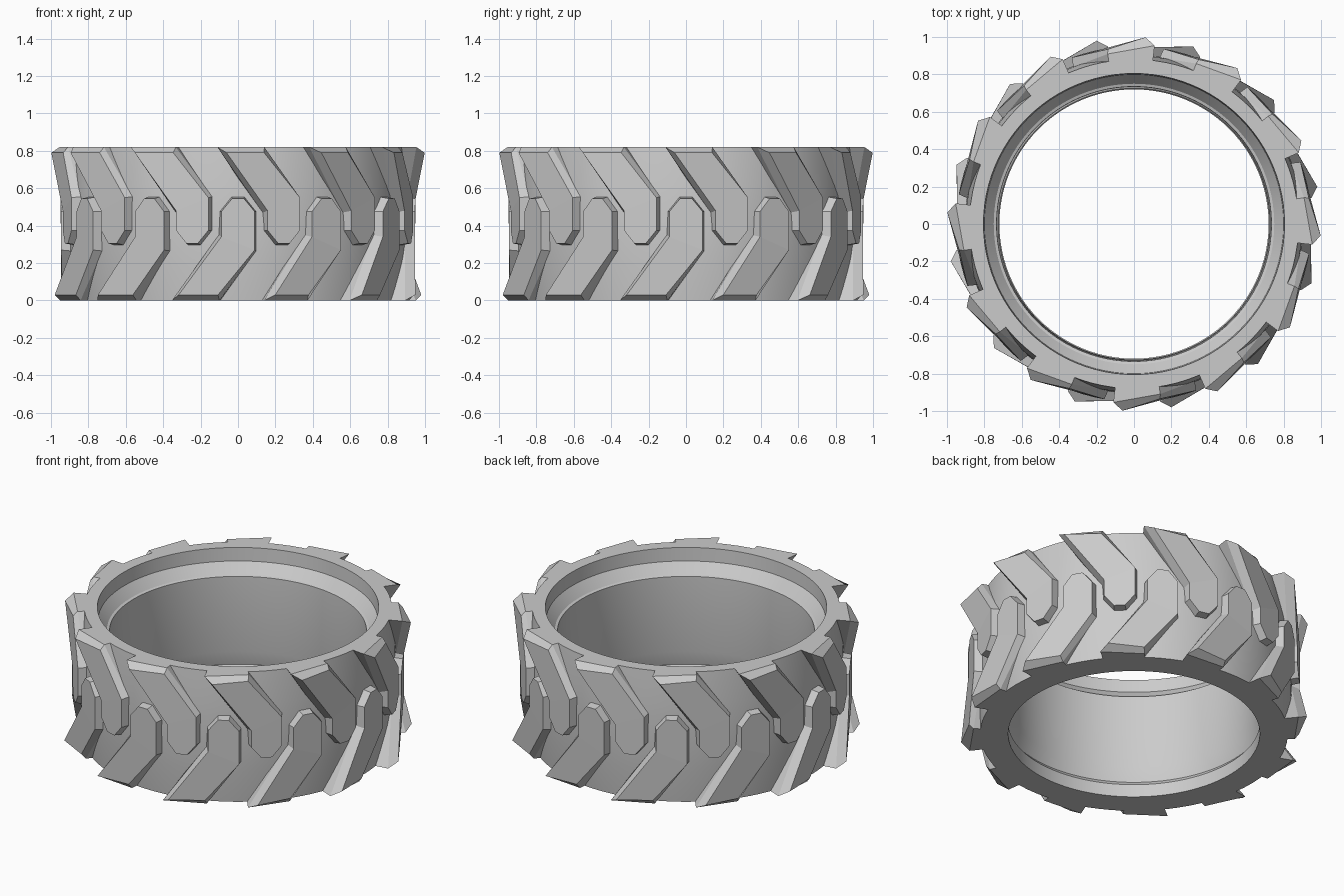
import bpy, bmesh
from math import sin, cos, radians, pi

if "Cube" in bpy.data.objects:
    bpy.data.objects.remove(bpy.data.objects["Cube"], do_unlink=True)

HEIGHT = 0.82
COUNT = 12

rubber = bpy.data.materials.new("grey_rubber")
rubber.use_nodes = True
rubber.diffuse_color = (0.6, 0.6, 0.6, 1)
rubber.node_tree.nodes["Principled BSDF"].inputs["Base Color"].default_value = (0.6, 0.6, 0.6, 1)


def polar(angle, radius, z):
    return (radius * sin(angle), -radius * cos(angle), z)


def finish(bm, name):
    bmesh.ops.recalc_face_normals(bm, faces=bm.faces)
    mesh = bpy.data.meshes.new(name)
    bm.to_mesh(mesh)
    bm.free()
    mesh.materials.append(rubber)
    obj = bpy.data.objects.new(name, mesh)
    bpy.context.collection.objects.link(obj)
    return obj


def bridge(bm, a, b):
    n = len(a)
    for i in range(n):
        j = (i + 1) % n
        bm.faces.new((a[i], a[j], b[j], b[i]))


# Tyre carcass: closed cross-section (radius, height) spun around z
def carcass():
    section = [(0.72, 0), (0.72, 0.08), (0.745, 0.11), (0.725, 0.2),
               (0.735, 0.67), (0.75, 0.675), (0.80, 0.737), (0.805, HEIGHT),
               (0.88, HEIGHT), (0.90, 0.62), (0.905, HEIGHT / 2), (0.90, 0.2), (0.88, 0)]
    bm = bmesh.new()
    steps = 96
    rings = [[bm.verts.new(polar(2 * pi * s / steps, r, z)) for r, z in section]
             for s in range(steps)]
    for s in range(steps):
        bridge(bm, rings[s], rings[(s + 1) % steps])
    obj = finish(bm, "tyre_carcass")
    bpy.ops.object.select_all(action='DESELECT')
    obj.select_set(True)
    bpy.context.view_layer.objects.active = obj
    bpy.ops.object.shade_smooth_by_angle(angle=radians(20))


# One row of hooked tread lugs, each a faceted face with sloped skirts
def lug_row(name, tip, offset, flipped):
    neck = tip - 0.07
    # (angle, radius, height) of the face, then of the skirt below it
    outline = [
        ((-1.9, 0.95, tip), (-2.2, 0.90, tip + 0.008)),
        ((1.9, 0.95, tip), (2.2, 0.90, tip + 0.008)),
        ((5.4, 0.95, neck), (6.2, 0.90, neck)),
        ((5.4, 0.95, 0.27), (6.2, 0.90, 0.265)),
        ((-6.5, 0.945, 0.03), (-6.2, 0.92, 0)),
        ((-18.5, 1.0, 0.03), (-21.6, 0.96, 0)),
        ((-5.4, 0.95, 0.34), (-6.6, 0.90, 0.35)),
        ((-5.4, 0.95, neck), (-6.2, 0.90, neck)),
    ]
    bm = bmesh.new()
    for k in range(COUNT):
        turn = offset + k * 360 / COUNT

        def ring(points):
            return [bm.verts.new(polar(radians(a + turn), r, HEIGHT - z if flipped else z))
                    for a, r, z in points]

        face = ring([p[0] for p in outline])
        skirt = ring([p[1] for p in outline])
        root = ring([(a, 0.85, z) for a, r, z in (p[1] for p in outline)])
        bridge(bm, face, skirt)
        bridge(bm, skirt, root)
        for verts in (face, root):
            bm.faces.new([verts[i] for i in (0, 1, 2, 3, 6, 7)])
            bm.faces.new([verts[i] for i in (3, 4, 5, 6)])
    finish(bm, name)


carcass()
lug_row("lower_tread_lugs", 0.545, 0, False)
lug_row("upper_tread_lugs", 0.515, 15, True)
